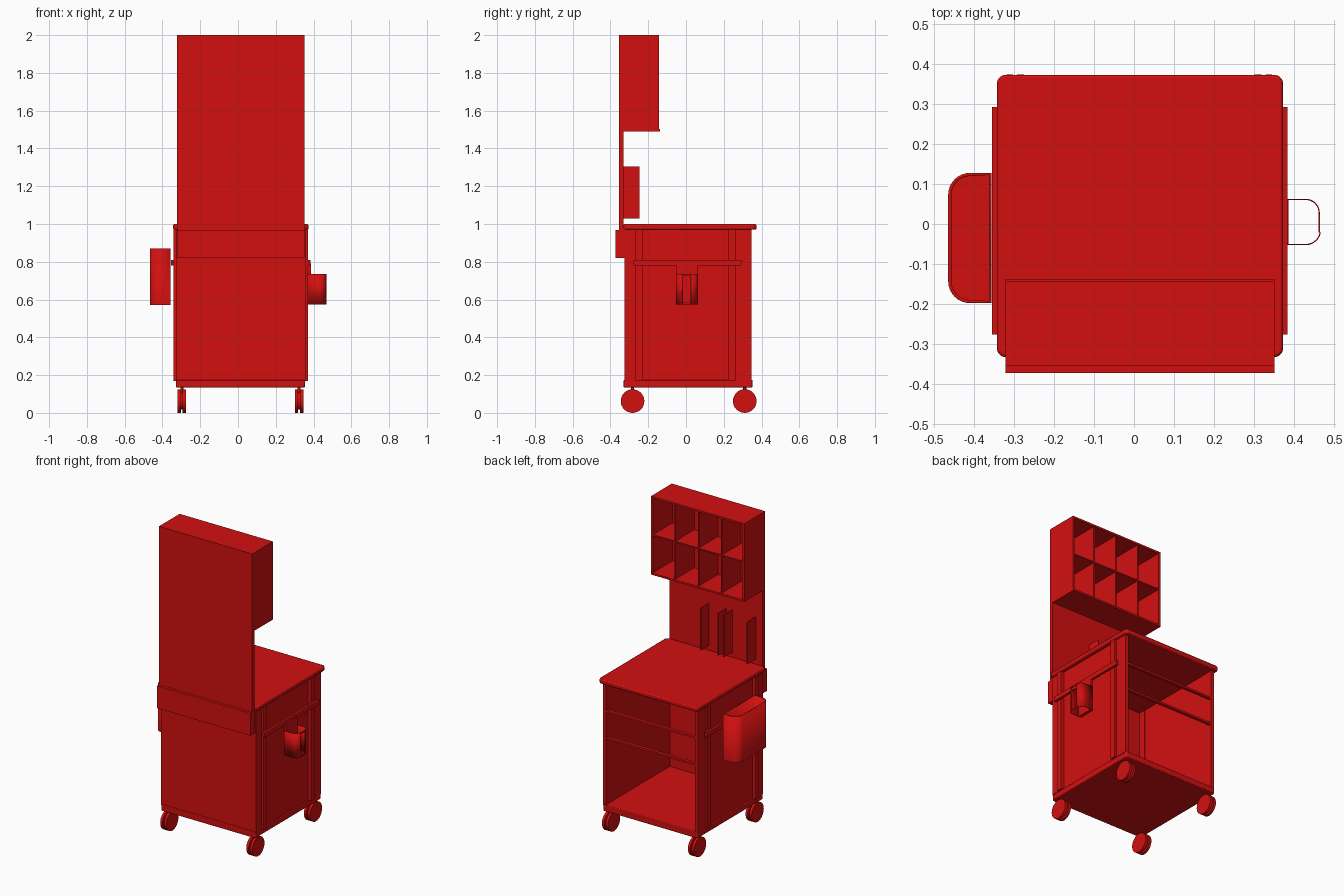
import bpy, bmesh, math
from mathutils import Vector

if "Cube" in bpy.data.objects:
    bpy.data.objects.remove(bpy.data.objects["Cube"], do_unlink=True)

RED = (0.65, 0.005, 0.005, 1)
red = bpy.data.materials.new("workshop red")
red.use_nodes = True
red.diffuse_color = RED
red.node_tree.nodes["Principled BSDF"].inputs["Base Color"].default_value = RED

CX = 0.0145            # centre line of the cabinet
LEFT, RIGHT = -0.322, 0.351
BOTTOM, TOP = 0.17, 0.972


def finish(name, bm, smooth=False):
    bmesh.ops.recalc_face_normals(bm, faces=bm.faces)
    mesh = bpy.data.meshes.new(name)
    bm.to_mesh(mesh)
    bm.free()
    mesh.materials.append(red)
    obj = bpy.data.objects.new(name, mesh)
    bpy.context.collection.objects.link(obj)
    if smooth:
        bpy.ops.object.select_all(action="DESELECT")
        obj.select_set(True)
        bpy.context.view_layer.objects.active = obj
        bpy.ops.object.shade_smooth_by_angle(angle=math.radians(35))
    return obj


def box(name, x, y, z):
    """Box from three (low, high) spans."""
    bm = bmesh.new()
    bmesh.ops.create_cube(bm, size=1)
    for v in bm.verts:
        v.co = [s[0] + (c + 0.5) * (s[1] - s[0]) for c, s in zip(v.co, (x, y, z))]
    return finish(name, bm)


def rounded_outline(x, y, radii, steps=8):
    """Rounded rectangle, one radius per corner, starting at high x, high y."""
    points = []
    signs = ((1, 1), (-1, 1), (-1, -1), (1, -1))
    for i, ((sx, sy), r) in enumerate(zip(signs, radii)):
        corner = Vector((x[sx > 0] - sx * r, y[sy > 0] - sy * r))
        for k in range(steps + 1 if r else 1):
            a = math.radians(90 * (i + k / steps))
            points.append(corner + r * Vector((math.cos(a), math.sin(a))))
    return points


def extrude(name, outline, z, open_top=False, bevel=0):
    bm = bmesh.new()
    face = bm.faces.new([bm.verts.new((p[0], p[1], z[0])) for p in outline])
    new = bmesh.ops.extrude_face_region(bm, geom=[face], use_keep_orig=True)["geom"]
    for v in new:
        if isinstance(v, bmesh.types.BMVert):
            v.co.z = z[1]
    if open_top:
        bmesh.ops.delete(bm, geom=[f for f in new if isinstance(f, bmesh.types.BMFace)],
                         context="FACES_ONLY")
    obj = finish(name, bm, True)
    if bevel:
        mod = obj.modifiers.new("edge", "BEVEL")
        mod.width, mod.segments = bevel, 2
    return obj


def thicken(obj, amount):
    mod = obj.modifiers.new("wall", "SOLIDIFY")
    mod.thickness, mod.offset = amount, -1


def cylinder(name, centre, radius, length, axis):
    bm = bmesh.new()
    bmesh.ops.create_cone(bm, cap_ends=True, segments=32, radius1=radius,
                          radius2=radius, depth=length)
    turn = Vector((0, 0, 1)).rotation_difference(Vector(axis)).to_matrix()
    for v in bm.verts:
        v.co = turn @ v.co + Vector(centre)
    return finish(name, bm, True)


# Worktop and base plate
extrude("worktop", rounded_outline((-0.343, 0.373), (-0.333, 0.373), [0.022] * 4),
        (0.97, 1.0), bevel=0.007)
extrude("base_plate", rounded_outline((-0.328, 0.355), (-0.33, 0.352), [0.012] * 4),
        (0.135, 0.175), bevel=0.004)

# Cabinet shell, open at the rear
box("front_panel", (LEFT, RIGHT), (-0.325, -0.313), (BOTTOM, TOP))
for side, label in ((1, "left"), (-1, "right")):
    def across(a, b):
        return tuple(sorted((CX + side * a, CX + side * b)))
    box(label + "_side_panel", across(0.322, 0.334), (-0.32, 0.335), (BOTTOM, TOP))
    box(label + "_front_post", across(0.32, 0.343), (-0.325, -0.267), (BOTTOM, TOP))
    box(label + "_rear_post", across(0.32, 0.343), (0.262, 0.346), (BOTTOM, TOP))
    for y, end in ((-0.267, "front"), (0.226, "rear")):
        box(f"{label}_{end}_upright", across(0.33, 0.355), (y, y + 0.037), (BOTTOM, TOP))
    box(label + "_accessory_rail", across(0.355, 0.37), (-0.277, 0.293), (0.78, 0.81))

# Thin drawer divider bars across the rear opening
for i, z in enumerate((0.785, 0.61)):
    box(f"drawer_bar_{i + 1}", (LEFT, RIGHT), (0.325, 0.345), (z - 0.006, z + 0.006))

# Front ledge and upright back panel
box("front_ledge", (LEFT, RIGHT), (-0.373, -0.325), (0.82, 0.967))
box("back_panel", (LEFT, RIGHT), (-0.355, -0.33), (0.96, 1.495))

# Upright dividers on the back panel
for i, x in enumerate((0.067, -0.06, -0.10, -0.27)):
    box(f"panel_divider_{i + 1}", (x - 0.003, x + 0.003), (-0.332, -0.245), (1.03, 1.305))

# Upper pigeonhole cabinet, open to the rear
DEPTH = (-0.355, -0.142)
WALL = 0.012
box("upper_front", (LEFT, RIGHT), (DEPTH[0], DEPTH[0] + WALL), (1.5, 2.0))
box("upper_floor", (LEFT, RIGHT), (DEPTH[0], -0.138), (1.49, 1.502))
box("upper_roof", (LEFT, RIGHT), DEPTH, (2.0 - WALL, 2.0))
box("upper_left_wall", (RIGHT - WALL, RIGHT), DEPTH, (1.5, 2.0))
box("upper_right_wall", (LEFT, LEFT + WALL), DEPTH, (1.5, 2.0))
box("upper_shelf", (LEFT, RIGHT), (DEPTH[0], -0.146), (1.742, 1.75))
for i in range(1, 4):
    x = LEFT + (RIGHT - LEFT) * i / 4
    box(f"upper_divider_{i}", (x - 0.004, x + 0.004), (DEPTH[0], -0.148), (1.5, 1.99))

# Waste bin on the right side
bin_shape = rounded_outline((-0.357, -0.465), (0.128, -0.198), [0, 0, 0, 0])
bin_shape = rounded_outline((-0.465, -0.357), (-0.198, 0.128), [0, 0.055, 0.055, 0])
thicken(extrude("waste_bin", bin_shape, (0.57, 0.87), open_top=True), 0.008)

# Bottle holder on the left side: two curved walls, a top band and a hanger
holder = rounded_outline((0.37, 0.465), (-0.05, 0.063), [0.035, 0, 0, 0.035])
far = [p for p in holder if p.y > 0.0065]
near = [p for p in holder if p.y < 0.0065]
upper = [Vector((0.465, -0.02 + 0.045))] + sorted(far, key=lambda p: -p.x + p.y)
lower = [Vector((0.465, -0.02))] + sorted(near, key=lambda p: -p.x - p.y)


def wall(name, path, z):
    bm = bmesh.new()
    rows = [[bm.verts.new((p.x, p.y, h)) for p in path] for h in z]
    for i in range(len(path) - 1):
        bm.faces.new((rows[0][i], rows[0][i + 1], rows[1][i + 1], rows[1][i]))
    thicken(finish(name, bm, True), 0.003)


wall("holder_rear_wall", upper, (0.575, 0.735))
wall("holder_front_wall", lower, (0.575, 0.735))
for z, label in ((0.575, "lower"), (0.725, "upper")):
    box(f"holder_{label}_band", (0.462, 0.465), (-0.021, 0.026), (z, z + 0.01))
box("holder_hanger", (0.368, 0.386), (-0.05, 0.063), (0.575, 0.79))

# Twin-wheel casters
for x in (-0.2975, 0.3235):
    for y in (-0.283, 0.311):
        for s in (-1, 1):
            cylinder("caster_wheel", (x + s * 0.0135, y, 0.0625), 0.0625, 0.017, (1, 0, 0))
        cylinder("caster_hub", (x, y, 0.0625), 0.045, 0.02, (1, 0, 0))
        cylinder("caster_stem", (x, y, 0.115), 0.008, 0.05, (0, 0, 1))
